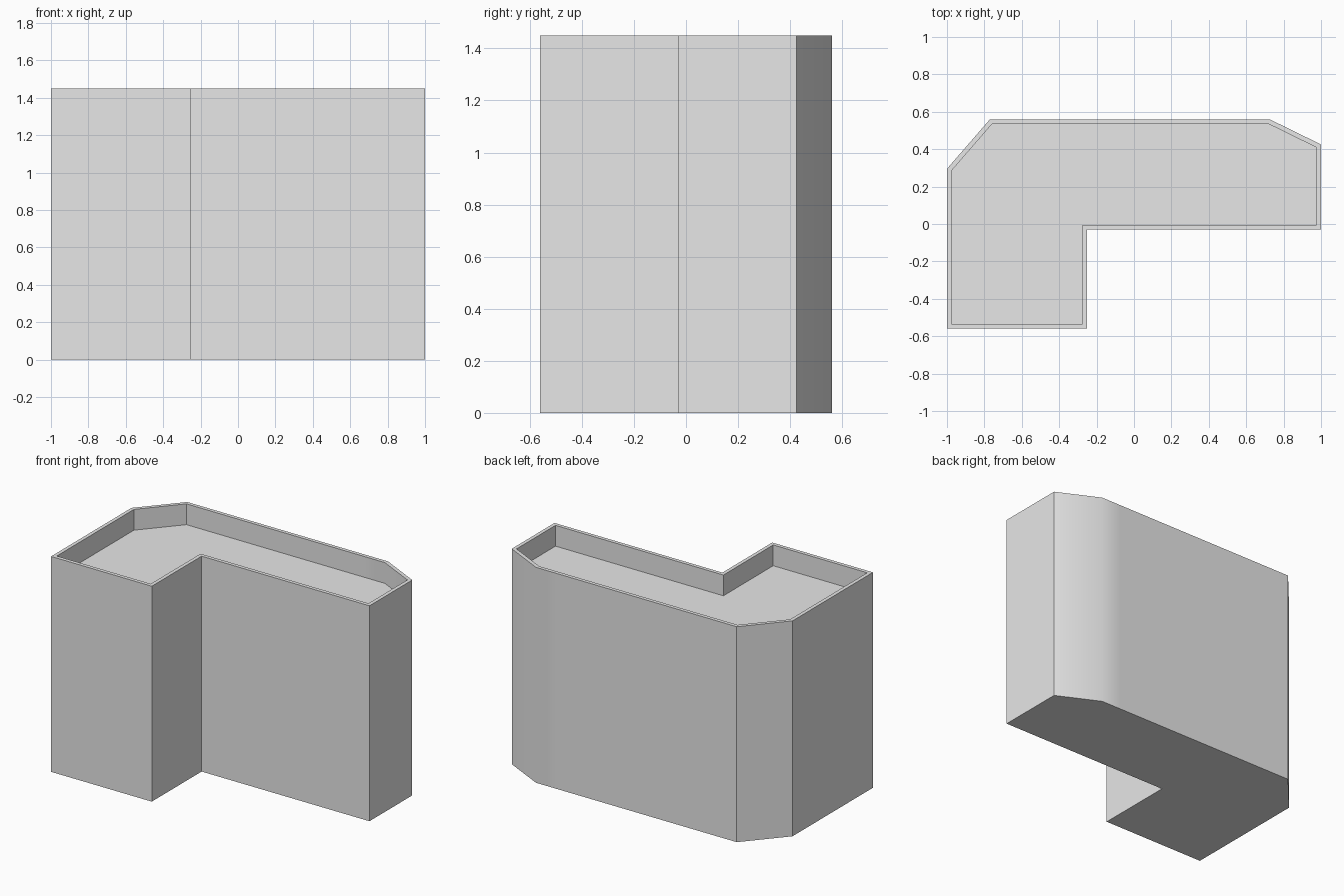
import bpy
import bmesh
import math

cube = bpy.data.objects.get("Cube")
if cube:
    bpy.data.objects.remove(cube, do_unlink=True)

HEIGHT = 1.45
RIM = 0.025
RECESS = 0.14

# One plain grey for the whole block
grey = bpy.data.materials.new("plain_grey")
grey.use_nodes = True
colour = (0.8, 0.8, 0.8, 1)
grey.diffuse_color = colour
grey.node_tree.nodes["Principled BSDF"].inputs["Base Color"].default_value = colour

# L-shaped plan with two chamfered back corners
outline = [(-1, -0.56), (-0.25, -0.56), (-0.25, -0.03), (1, -0.03),
           (1, 0.425), (0.725, 0.56), (0.58, 0.56), (-0.77, 0.56), (-1, 0.295)]

bm = bmesh.new()
base = bm.faces.new([bm.verts.new((x, y, 0)) for x, y in outline])

# Walls: extrude the plan upwards
extruded = bmesh.ops.extrude_face_region(bm, geom=[base], use_keep_orig=True)["geom"]
top_verts = [g for g in extruded if isinstance(g, bmesh.types.BMVert)]
bmesh.ops.translate(bm, verts=top_verts, vec=(0, 0, HEIGHT))
bmesh.ops.recalc_face_normals(bm, faces=bm.faces)

# Parapet rim: inset the top, then sink the roof inside it
roof = max(bm.faces, key=lambda f: f.calc_center_median().z)
bmesh.ops.inset_region(bm, faces=[roof], thickness=RIM, use_even_offset=True)
sunk = bmesh.ops.extrude_face_region(bm, geom=[roof])["geom"]
floor_verts = [g for g in sunk if isinstance(g, bmesh.types.BMVert)]
bmesh.ops.translate(bm, verts=floor_verts, vec=(0, 0, -RECESS))
if roof.is_valid:
    bmesh.ops.delete(bm, geom=[roof], context="FACES_ONLY")
bmesh.ops.recalc_face_normals(bm, faces=bm.faces)

mesh = bpy.data.meshes.new("building_block")
bm.to_mesh(mesh)
bm.free()
mesh.materials.append(grey)
block = bpy.data.objects.new("building_block", mesh)
bpy.context.collection.objects.link(block)

# Smooth only across the shallow back corner
bpy.ops.object.select_all(action="DESELECT")
block.select_set(True)
bpy.context.view_layer.objects.active = block
bpy.ops.object.shade_smooth_by_angle(angle=math.radians(30))
